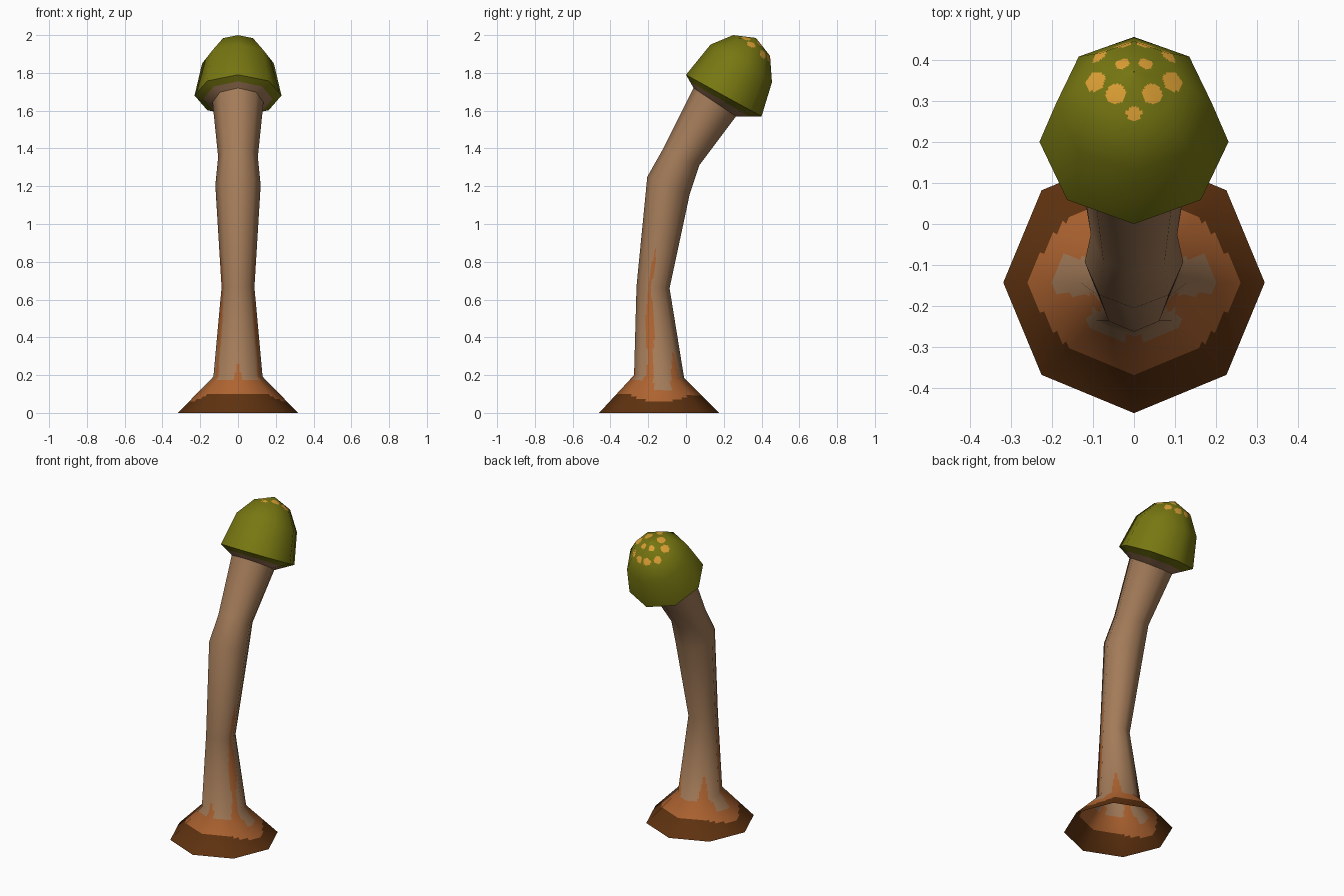
import bpy, math
from mathutils import Vector

if "Cube" in bpy.data.objects:
    bpy.data.objects.remove(bpy.data.objects["Cube"])

SIDES, SUB = 8, 10        # octagonal rings, each side cut finely for painted areas


def material(name, rgb):
    m = bpy.data.materials.new(name)
    m.diffuse_color = (*rgb, 1)
    m.use_nodes = True
    m.node_tree.nodes["Principled BSDF"].inputs["Base Color"].default_value = m.diffuse_color
    return m


MATS = [material("tan_bark", (0.37, 0.20, 0.10)),
        material("orange_bark", (0.42, 0.125, 0.03)),
        material("dark_brown", (0.115, 0.032, 0.005)),
        material("olive_cap", (0.185, 0.185, 0.006)),
        material("amber_spots", (0.74, 0.36, 0.035))]
TAN, ORANGE, DARK, OLIVE, AMBER = range(5)


def ring(front, back, half_width):
    """Octagon in a tilted plane, from its front and back points (y, z)."""
    f, b = Vector((0, *front)), Vector((0, *back))
    c, d = (f + b) / 2, (f - b) / 2
    return [c + d * math.cos(t) + Vector((half_width * math.sin(t), 0, 0))
            for t in (2 * math.pi * k / SIDES for k in range(SIDES))]


def smooth_normals(rings):
    n = [[Vector() for _ in range(SIDES)] for _ in rings]
    for i in range(len(rings) - 1):
        for j in range(SIDES):
            k = (j + 1) % SIDES
            a, b, c, d = rings[i][j], rings[i][k], rings[i + 1][k], rings[i + 1][j]
            face = (c - a).cross(d - b).normalized()
            for p, q in ((i, j), (i, k), (i + 1, k), (i + 1, j)):
                n[p][q] += face
    return [[v.normalized() for v in row] for row in n]


def loft(name, rings, rows, rule):
    """Skin low-poly rings; rule(band, v, angle, centre) picks each face's colour."""
    normals = smooth_normals(rings)
    cols = SIDES * SUB
    stations = [(i, s / r) for i, r in enumerate(rows) for s in range(r)]
    stations.append((len(rows) - 1, 1.0))

    def blend(grid, i, v, col):
        j, u = col // SUB, (col % SUB) / SUB
        k = (j + 1) % SIDES
        return grid[i][j].lerp(grid[i][k], u).lerp(
            grid[i + 1][j].lerp(grid[i + 1][k], u), v)

    verts = [blend(rings, i, v, c) for i, v in stations for c in range(cols)]
    norms = [blend(normals, i, v, c).normalized() for i, v in stations for c in range(cols)]
    faces = [(r * cols + c, r * cols + (c + 1) % cols,
              (r + 1) * cols + (c + 1) % cols, (r + 1) * cols + c)
             for r in range(len(stations) - 1) for c in range(cols)]
    mesh = bpy.data.meshes.new(name)
    mesh.from_pydata(verts, [], faces)
    for m in MATS:
        mesh.materials.append(m)
    for p in mesh.polygons:
        i, v = stations[p.index // cols]
        angle = (p.index % cols + 0.5) * 360 / cols
        p.material_index = rule(i, v + 0.5 / rows[i], min(angle, 360 - angle), p.center)
        p.use_smooth = True
    mesh.normals_split_custom_set_from_vertices(norms)
    obj = bpy.data.objects.new(name, mesh)
    bpy.context.collection.objects.link(obj)
    return obj


# Stem with flared, open foot
def bark(band, v, a, c):
    if band == 0:
        dark_top = 0.5 - 0.19 * max(0, math.cos(math.radians(2 * (a - 90))))
        if v < dark_top:
            return DARK
    top = 0.17
    if abs(a - 92) < 21:                       # side dips
        top = 0.12
    if a < 12:                                 # front streak
        top = 0.28 - 0.009 * a
    if abs(a - 135) < 16:                      # back streak
        top = 0.34 - 0.010 * abs(a - 135)
    if c.z < top:
        return ORANGE
    path = 63 + 20 * c.z                       # long wavering side streak
    width = (11 + 4 * math.sin(c.z * 17)) * min(1, max(0, (0.9 - c.z) / 0.3))
    return ORANGE if abs(a - path) < width and c.z < 0.9 else TAN


stem_top = ring((0.04, 1.72), (0.265, 1.57), 0.135)
lip = ring((0.0, 1.79), (0.40, 1.57), 0.23)
loft("stem", [ring((-0.46, 0), (0.175, 0), 0.318),
              ring((-0.275, 0.2), (-0.01, 0.185), 0.13),
              ring((-0.262, 0.67), (-0.087, 0.66), 0.087),
              ring((-0.205, 1.25), (0.02, 1.16), 0.12),
              ring((-0.12, 1.40), (0.07, 1.31), 0.105),
              stem_top], [16, 32, 24, 2, 2], bark)

# Underside of the cap, green rolling over the lip
loft("cap_underside", [stem_top, lip], [4],
     lambda band, v, a, c: OLIVE if v > 0.5 else TAN)

# Domed cap
cap = loft("cap", [lip, ring((0.13, 1.95), (0.455, 1.75), 0.19),
                   ring((0.25, 2.0), (0.445, 1.89), 0.112),
                   ring((0.37, 1.985), (0.371, 1.984), 0.001)], [10, 24, 24],
           lambda band, v, a, c: OLIVE)

# Amber spots around the crown, mirrored left and right
SPOTS = [(0.095, 0.345, 1.955, 0.026), (0.045, 0.315, 1.975, 0.025),
         (0, 0.27, 1.99, 0.019), (0.028, 0.40, 1.96, 0.018),
         (0.088, 0.41, 1.90, 0.023), (0.027, 0.44, 1.88, 0.023),
         (0.09, 0.27, 1.95, 0.008)]
polys = cap.data.polygons
for x, y, z, r in SPOTS:
    for sx in (x, -x):
        target = Vector((sx, y, z))
        centre = min((p.center.copy() for p in polys), key=lambda q: (q - target).length)
        centre.x = sx
        for p in polys:
            if (p.center - centre).length < r:
                p.material_index = AMBER
